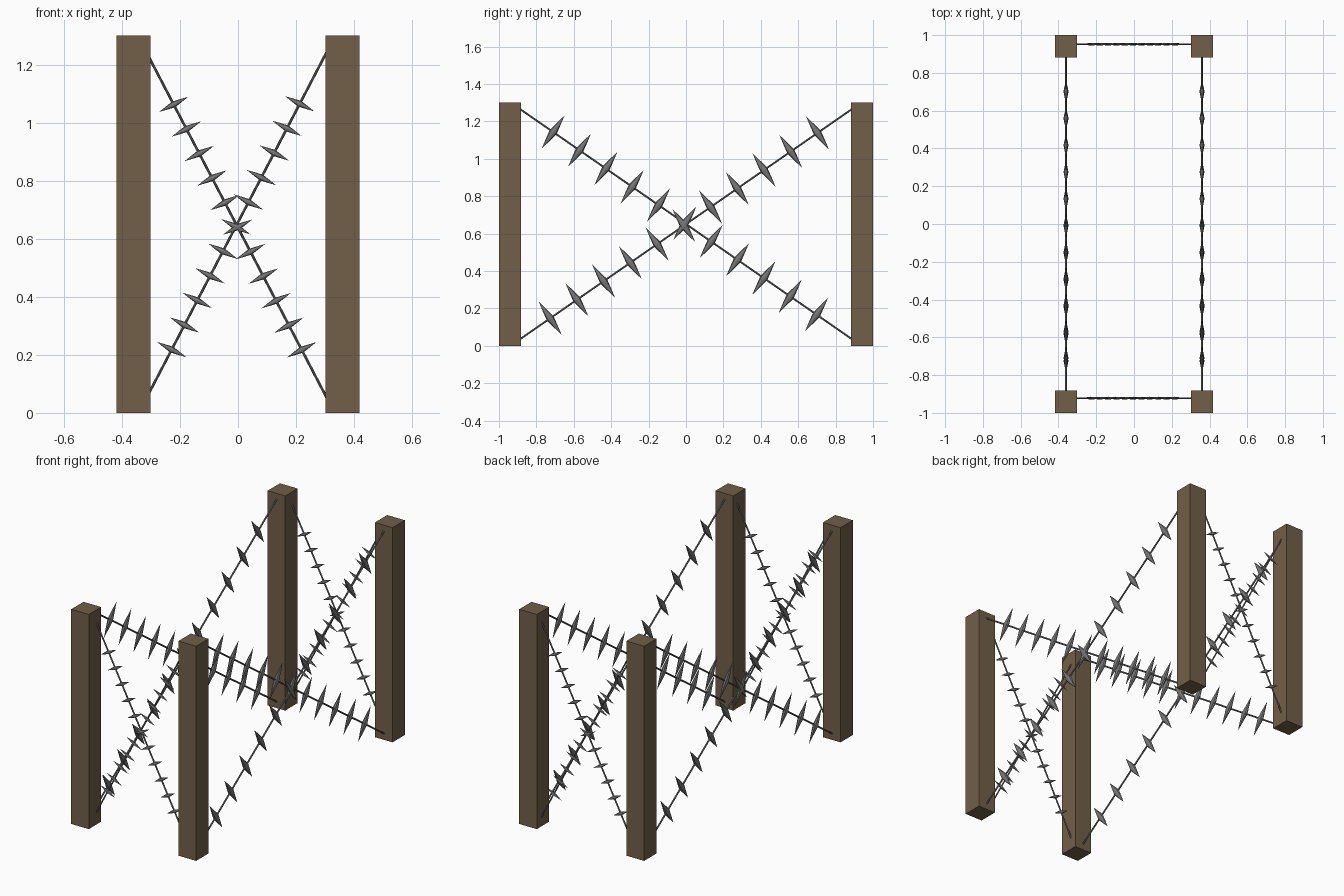
import bpy, bmesh, math
from mathutils import Vector, Matrix

if "Cube" in bpy.data.objects:
    bpy.data.objects.remove(bpy.data.objects["Cube"])


def material(name, rgb):
    m = bpy.data.materials.new(name)
    m.diffuse_color = (*rgb, 1)
    m.use_nodes = True
    m.node_tree.nodes["Principled BSDF"].inputs["Base Color"].default_value = m.diffuse_color
    return m


WOOD = material("brown wood", (0.165, 0.115, 0.065))
STEEL = material("grey steel", (0.19, 0.19, 0.19))


def finish(bm, name, mat):
    bmesh.ops.recalc_face_normals(bm, faces=bm.faces)
    me = bpy.data.meshes.new(name)
    bm.to_mesh(me)
    bm.free()
    me.materials.append(mat)
    ob = bpy.data.objects.new(name, me)
    bpy.context.collection.objects.link(ob)


def post(name, x, y):
    bm = bmesh.new()
    bmesh.ops.create_cube(bm, size=1, matrix=Matrix.Translation((x, y, 0.651))
                          @ Matrix.Diagonal((0.118, 0.118, 1.302, 1)))
    finish(bm, name, WOOD)


def frame(along, side, origin):
    """Matrix whose z axis follows 'along' and whose y axis is 'side'."""
    z = along.normalized()
    x = side.cross(z)
    return Matrix.Translation(origin) @ Matrix((x, side, z)).transposed().to_4x4()


def spindle(bm, mat, length, width, thick, sides=8):
    """Pointed lens-shaped barb lying along the local z axis."""
    rings = []
    for t, r in ((-0.5, 0.52), (0, 1), (0.5, 0.52)):
        rings.append([bm.verts.new(mat @ Vector((
            math.cos(a) * r * width / 2, math.sin(a) * r * thick / 2, t * length / 2)))
            for a in (math.tau * i / sides for i in range(sides))])
    tips = [bm.verts.new(mat @ Vector((0, 0, s * length / 2))) for s in (-1, 1)]
    for i in range(sides):
        j = (i + 1) % sides
        for lo, hi in zip(rings, rings[1:]):
            bm.faces.new((lo[i], lo[j], hi[j], hi[i]))
        bm.faces.new((tips[0], rings[0][j], rings[0][i]))
        bm.faces.new((tips[1], rings[-1][i], rings[-1][j]))


def barbed_wire(name, a, b, normal, span, size, radius):
    """Straight wire from a to b with 11 barbs across it, in the plane of the X."""
    a, b, n = Vector(a), Vector(b), Vector(normal)
    d = b - a
    bm = bmesh.new()
    bmesh.ops.create_cone(bm, cap_ends=True, segments=8, radius1=radius, radius2=radius,
                          depth=d.length, matrix=frame(d, n, (a + b) / 2))
    across = n.cross(d.normalized())
    for i in range(11):
        p = a + d * (span[0] + (span[1] - span[0]) * i / 10)
        spindle(bm, frame(across, n, p), *size)
    finish(bm, name, STEEL)


# corner posts
for sx, lr in ((-1, "left"), (1, "right")):
    for sy, fb in ((-1, "front"), (1, "back")):
        post(f"{fb}_{lr}_post", sx * 0.36, sy * 0.941)

# crossed wires on the short ends
for y, fb in ((-0.922, "front"), (0.952, "back")):
    barbed_wire(f"{fb}_falling_wire", (-0.305, y, 1.223), (0.305, y, 0.054), (0, 1, 0),
                (0.136, 0.86), (0.114, 0.022, 0.015), 0.0045)
    barbed_wire(f"{fb}_rising_wire", (-0.305, y, 0.072), (0.305, y, 1.243), (0, 1, 0),
                (0.125, 0.849), (0.114, 0.022, 0.015), 0.0045)

# crossed wires on the long sides
for x, lr in ((-0.36, "left"), (0.36, "right")):
    barbed_wire(f"{lr}_falling_wire", (x, -0.89, 1.268), (x, 0.89, 0.034), (1, 0, 0),
                (0.101, 0.892), (0.215, 0.043, 0.026), 0.005)
    barbed_wire(f"{lr}_rising_wire", (x, -0.89, 0.034), (x, 0.89, 1.268), (1, 0, 0),
                (0.092, 0.895), (0.215, 0.043, 0.026), 0.005)
